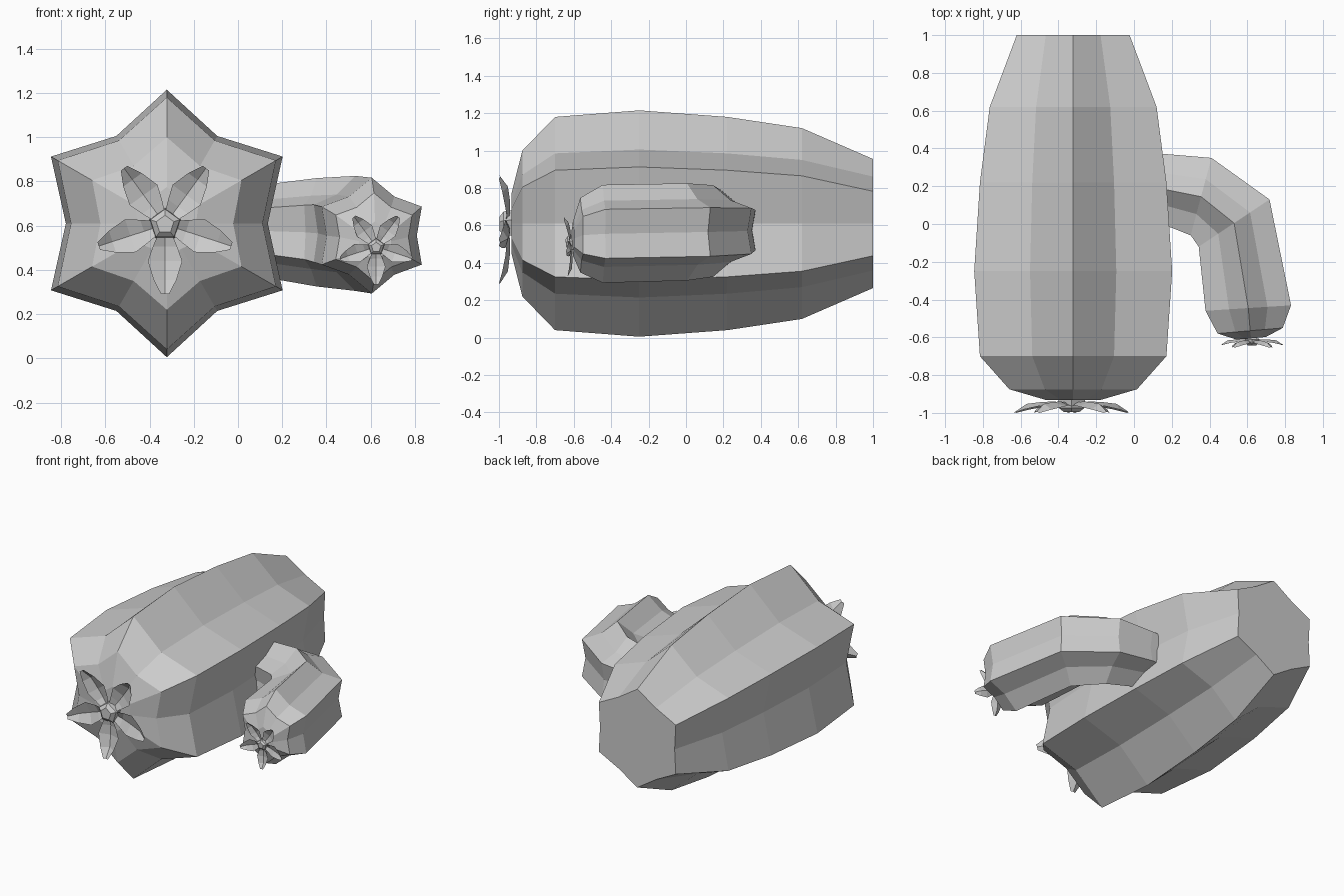
import bpy, bmesh
from math import sin, cos, pi, radians
from mathutils import Vector, Matrix

if "Cube" in bpy.data.objects:
    bpy.data.objects.remove(bpy.data.objects["Cube"])


def finish(bm, name):
    bmesh.ops.recalc_face_normals(bm, faces=bm.faces)
    me = bpy.data.meshes.new(name)
    bm.to_mesh(me)
    bm.free()
    ob = bpy.data.objects.new(name, me)
    bpy.context.collection.objects.link(ob)
    return ob


def ribbed_loft(name, rings):
    """rings: (centre, sideways direction in xy, ridge radius, valley ratio)"""
    bm = bmesh.new()
    loops = []
    for c, s, r, ratio in rings:
        side = Vector((s[0], s[1], 0)).normalized()
        loop = []
        for i in range(12):
            a = pi / 2 + i * pi / 6
            rad = r * (ratio if i % 2 else 1)
            p = Vector(c) + side * rad * cos(a) + Vector((0, 0, rad * sin(a)))
            loop.append(bm.verts.new(p))
        loops.append(loop)
    for a, b in zip(loops, loops[1:]):
        for i in range(12):
            j = (i + 1) % 12
            bm.faces.new((a[i], a[j], b[j], b[i]))
    bm.faces.new(loops[0])
    bm.faces.new(loops[-1])
    return finish(bm, name)


def flower(name, centre, size, tilt):
    """Five cupped petals around a tapered pentagonal heart, opening to -y."""
    bm = bmesh.new()
    # stations along a petal: distance, half width, edge depth, midrib depth
    stations = [(0.04, 0.030, -0.035, -0.015), (0.10, 0.055, -0.030, -0.010),
                (0.165, 0.078, -0.035, -0.012), (0.25, 0.052, -0.052, -0.022),
                (0.315, 0.018, -0.070, -0.064)]
    for k in range(5):
        a = radians(-90 + 72 * k)
        out, across = Vector((cos(a), 0, sin(a))), Vector((-sin(a), 0, cos(a)))
        rows = []
        for d, w, ye, ym in stations:
            rows.append([bm.verts.new(out * d + across * w * t + Vector((0, ym if t == 0 else ye, 0)))
                         for t in (-1, 0, 1)])
        for p, q in zip(rows, rows[1:]):
            for i in range(2):
                bm.faces.new((p[i], p[i + 1], q[i + 1], q[i]))
    # flower heart
    rings = []
    for r, y in ((0.075, 0.0), (0.07, -0.045), (0.042, -0.066)):
        rings.append([bm.verts.new((r * cos(pi / 2 + i * 2 * pi / 5), y, r * sin(pi / 2 + i * 2 * pi / 5)))
                      for i in range(5)])
    for p, q in zip(rings, rings[1:]):
        for i in range(5):
            j = (i + 1) % 5
            bm.faces.new((p[i], p[j], q[j], q[i]))
    bm.faces.new(rings[-1])
    bm.transform(Matrix.Translation(centre) @ Matrix.Rotation(tilt, 4, 'X') @ Matrix.Scale(size, 4))
    return finish(bm, name)


# main trunk lying along y
trunk = [(1.0, 0.345, 0.84), (0.62, 0.51, 0.77), (0.22, 0.57, 0.76), (-0.25, 0.605, 0.755),
         (-0.70, 0.57, 0.76), (-0.875, 0.39, 0.77), (-0.932, 0.165, 0.8)]
ribbed_loft("cactus_trunk", [((-0.322, y, 0.61), (1, 0), r, k) for y, r, k in trunk])

# side arm bending towards the front
ribbed_loft("cactus_arm", [
    ((0.02, 0.195, 0.575), (0.02, 1), 0.205, 0.78),
    ((0.155, 0.185, 0.575), (0.02, 1), 0.215, 0.78),
    ((0.355, 0.145, 0.57), (0.11, 0.41), 0.245, 0.78),
    ((0.53, 0.005, 0.565), (0.375, 0.25), 0.26, 0.78),
    ((0.605, -0.445, 0.555), (0.47, 0.03), 0.262, 0.78),
    ((0.615, -0.565, 0.548), (0.35, 0.03), 0.20, 0.78),
    ((0.62, -0.605, 0.53), (0.35, 0.03), 0.09, 0.8)])

# blossoms on both tips
flower("trunk_flower", (-0.33, -0.93, 0.605), 1.0, 0)
flower("arm_flower", (0.625, -0.607, 0.505), 0.54, radians(4))
